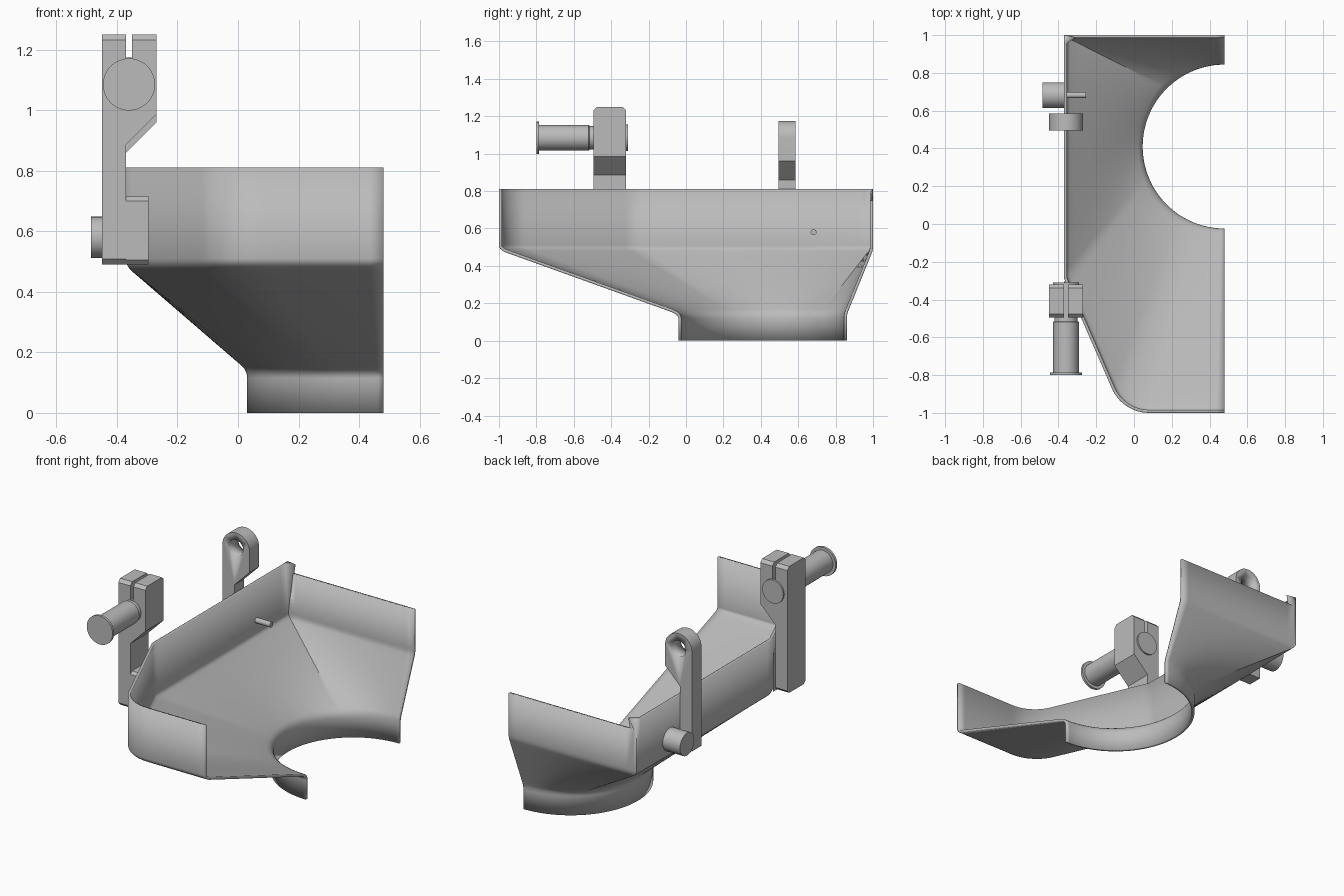
import bpy, bmesh, math
from mathutils import Vector

if "Cube" in bpy.data.objects:
    bpy.data.objects.remove(bpy.data.objects["Cube"])

GREY = bpy.data.materials.new("plain grey")
GREY.use_nodes = True
GREY.diffuse_color = (0.5, 0.5, 0.5, 1)
GREY.node_tree.nodes["Principled BSDF"].inputs["Base Color"].default_value = (0.5, 0.5, 0.5, 1)


def finish(bm, name, angle=30, recalc=True):
    if recalc:
        bmesh.ops.recalc_face_normals(bm, faces=bm.faces)
    mesh = bpy.data.meshes.new(name)
    bm.to_mesh(mesh)
    bm.free()
    ob = bpy.data.objects.new(name, mesh)
    bpy.context.collection.objects.link(ob)
    mesh.materials.append(GREY)
    bpy.ops.object.select_all(action='DESELECT')
    ob.select_set(True)
    bpy.context.view_layer.objects.active = ob
    bpy.ops.object.shade_smooth_by_angle(angle=math.radians(angle))
    return ob


def prism(name, points, vector, chamfer_z=(), size=0.018):
    """Extrude a polygon, then chamfer its x-running edges at given heights."""
    bm = bmesh.new()
    face = bm.faces.new([bm.verts.new(p) for p in points])
    new = bmesh.ops.extrude_face_region(bm, geom=[face])["geom"]
    bmesh.ops.translate(bm, vec=vector, verts=[v for v in new if isinstance(v, bmesh.types.BMVert)])
    edges = []
    for e in bm.edges:
        a, b = (v.co for v in e.verts)
        if abs(a.y - b.y) < 1e-4 and any(abs(a.z - z) + abs(b.z - z) < 1e-4 for z in chamfer_z):
            edges.append(e)
    if edges:
        bmesh.ops.bevel(bm, geom=edges, offset=size, segments=1, affect='EDGES')
    return finish(bm, name)


def lathe(name, origin, axis, profile, steps=48):
    """Turn (distance, radius) pairs about an axis through the origin point."""
    bm = bmesh.new()
    axis = Vector(axis)
    side = Vector((0, 0, 1))
    other = axis.cross(side)
    rings = []
    for d, r in profile:
        rings.append([bm.verts.new(Vector(origin) + axis * d + r * (
            side * math.cos(math.tau * i / steps) + other * math.sin(math.tau * i / steps)))
            for i in range(steps)])
    for a, b in zip(rings, rings[1:]):
        for i in range(steps):
            j = (i + 1) % steps
            bm.faces.new((a[i], a[j], b[j], b[i]))
    bm.faces.new(rings[0])
    bm.faces.new(rings[-1])
    return finish(bm, name)


# Hopper shell: half outline lofted into a half-round collar
OPEN_X, LEFT, BACK_TOP, TOP = 0.48, -0.37, 0.75, 0.81
corners = [(OPEN_X, 1), (LEFT + 0.018, 1), (LEFT, 1), (LEFT, -0.29)]
for k in range(13):
    a = math.radians(203 + 67 * k / 12)
    corners.append((0.08 + 0.215 * math.cos(a), -0.785 + 0.215 * math.sin(a)))
corners.append((OPEN_X, -1))

outline = []
for a, b in zip(corners, corners[1:]):
    a, b = Vector(a), Vector(b)
    n = max(1, round((b - a).length / 0.045))
    outline += [a.lerp(b, k / n) for k in range(n)]
outline.append(Vector(corners[-1]))
walk = [0]
for a, b in zip(outline, outline[1:]):
    walk.append(walk[-1] + (b - a).length)


def soft(a, corner, b, n=5):
    return [a.lerp(corner, k / n).lerp(corner.lerp(b, k / n), k / n) for k in range(n + 1)]


bm = bmesh.new()
columns = []
for p, w in zip(outline, walk):
    angle = math.pi / 2 + math.pi * w / walk[-1]
    q = Vector((OPEN_X + 0.45 * math.cos(angle), 0.41 + 0.45 * math.sin(angle)))
    rim = BACK_TOP if p.y > 0.99 and p.x > LEFT + 0.01 else TOP
    up, low = Vector((*p, 0.485)), Vector((*q, 0.14))
    path = [Vector((*p, rim))]
    path += soft(Vector((*p, 0.51)), up, up.lerp(low, 0.045))
    path += [up.lerp(low, t / 8) for t in range(1, 8)]
    path += soft(up.lerp(low, 0.955), low, Vector((*q, 0.115)))
    path.append(Vector((*q, 0)))
    columns.append([bm.verts.new(v) for v in path])
for a, b in zip(columns, columns[1:]):
    for i in range(len(a) - 1):
        bm.faces.new((a[i + 1], b[i + 1], b[i], a[i]))
shell = finish(bm, "hopper_shell", 25, recalc=False)
thick = shell.modifiers.new("wall", 'SOLIDIFY')
thick.thickness = 0.016
thick.offset = -1
thick.use_even_offset = True

# Front clamp: stepped post with a split head
X0, X1, MID = -0.45, -0.27, -0.36
clamp = [(X0, 0.49), (LEFT, 0.49), (LEFT, 0.885), (X1, 0.985), (X1, 1.25),
         (MID + 0.01, 1.25), (MID + 0.01, 1.15), (MID - 0.01, 1.15), (MID - 0.01, 1.25), (X0, 1.25)]
prism("front_clamp", [(x, -0.495, z) for x, z in clamp], (0, 0.175, 0), (0.49, 1.25))

# Wedge filling the gap between the clamp and the slanted wall
prism("clamp_wedge", [(LEFT, -0.495, 0.49), (-0.295, -0.495, 0.49), (-0.295, -0.455, 0.49), (LEFT, -0.30, 0.49)],
      (0, 0, 0.225), (0.49, 0.715), 0.015)

# Pivot pin with end flanges
lathe("pivot_pin", (MID, 0, 1.085), (0, 1, 0),
      [(-0.80, 0.086), (-0.785, 0.086), (-0.785, 0.068), (-0.52, 0.068), (-0.515, 0.062),
       (-0.325, 0.062), (-0.325, 0.07), (-0.31, 0.07)])

# Rear hanger: stepped post with a rounded eye
hanger = [(X0, 0.49), (LEFT, 0.49), (LEFT, 0.86), (X1, 0.96)]
for k in range(25):
    a = math.pi * k / 24
    hanger.append((MID + 0.09 * math.cos(a), 1.085 + 0.09 * math.sin(a)))
rear = prism("rear_hanger", [(x, 0.495, z) for x, z in hanger], (0, 0.09, 0))
cutter = lathe("eye_cutter", (MID, 0, 1.085), (0, 1, 0), [(0.4, 0.048), (0.7, 0.048)])
cutter.hide_render = True
cutter.hide_viewport = True
cutter.display_type = 'WIRE'
hole = rear.modifiers.new("eye", 'BOOLEAN')
hole.operation = 'DIFFERENCE'
hole.object = cutter
hole.solver = 'EXACT'

# Sensor boss outside the wall and its probe inside
lathe("side_boss", (0, 0.682, 0.58), (1, 0, 0), [(-0.485, 0.068), (LEFT + 0.005, 0.068)])
lathe("probe", (0, 0.682, 0.58), (1, 0, 0), [(LEFT, 0.016), (-0.255, 0.016)], 24)
